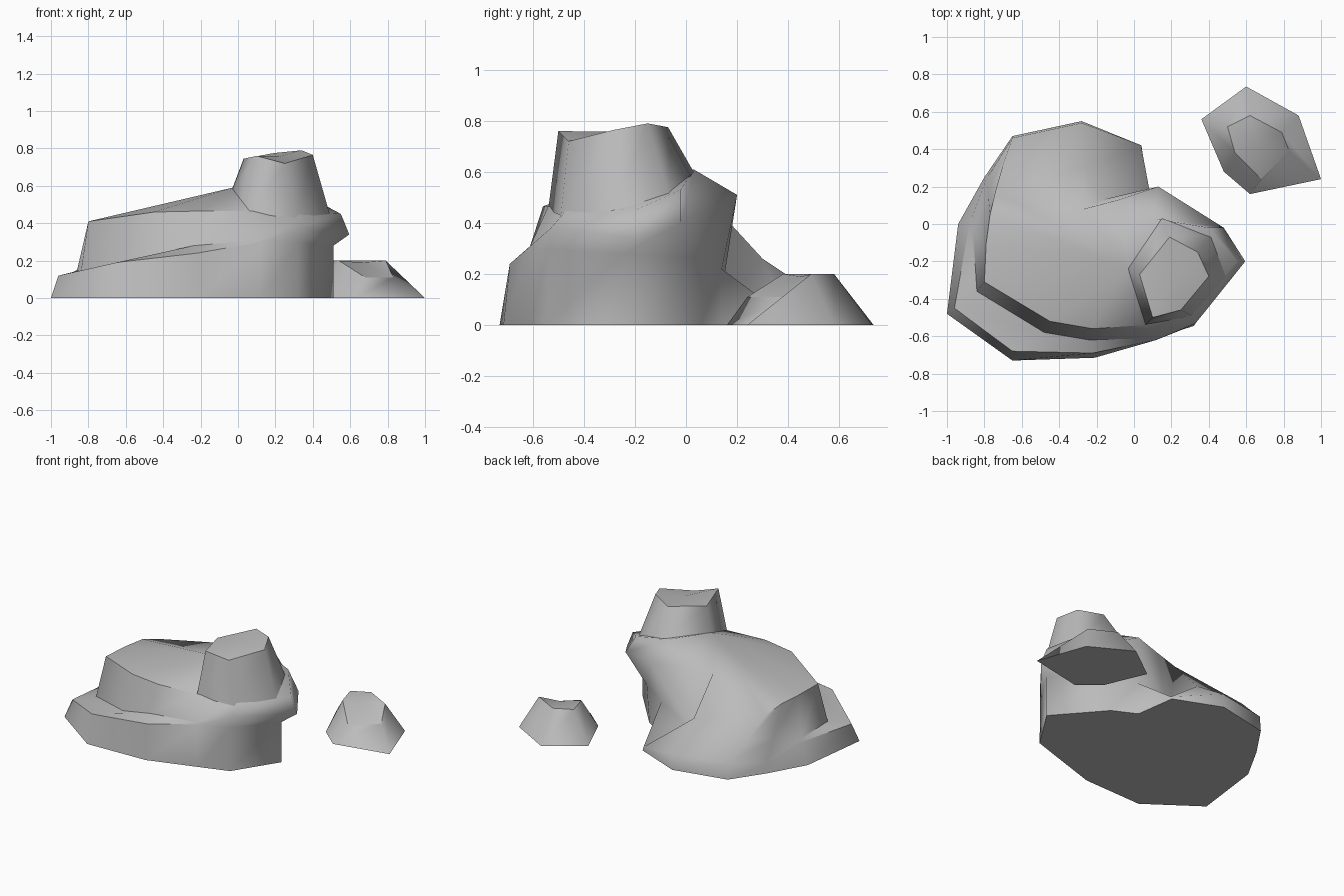
import bpy
import bmesh

default_cube = bpy.data.objects.get("Cube")
if default_cube:
    bpy.data.objects.remove(default_cube, do_unlink=True)

# One plain stone colour
stone_grey = bpy.data.materials.new("stone_grey")
stone_grey.use_nodes = True
stone_grey.diffuse_color = (0.5, 0.5, 0.5, 1)
shader = stone_grey.node_tree.nodes["Principled BSDF"]
shader.inputs["Base Color"].default_value = stone_grey.diffuse_color
shader.inputs["Roughness"].default_value = 0.9


def on_ground(outline):
    """Turn a flat outline into a ring of points standing on the ground."""
    return [(x, y, 0) for x, y in outline]


def loft_rock(name, rings, apex, creases):
    """Bridge matching rings from bottom to top and close both ends.

    The sides are smooth; creases holds, for each ring, the columns whose
    edge to the next column stays sharp.
    """
    mesh = bpy.data.meshes.new(name)
    bm = bmesh.new()
    layers = [[bm.verts.new(point) for point in ring] for ring in rings]
    count = len(layers[0])
    for lower, upper in zip(layers, layers[1:]):
        for i in range(count):
            j = (i + 1) % count
            bm.faces.new((lower[i], lower[j], upper[j], upper[i]))
    bm.faces.new(list(reversed(layers[0])))
    peak = bm.verts.new(apex)
    top = layers[-1]
    for i in range(count):
        bm.faces.new((top[i], top[(i + 1) % count], peak))
    bmesh.ops.recalc_face_normals(bm, faces=bm.faces)
    for face in bm.faces:
        face.smooth = True
    for layer, columns in zip(layers, creases):
        for i in columns:
            edge = bm.edges.get((layer[i], layer[(i + 1) % count]))
            edge.smooth = False
    bm.to_mesh(mesh)
    bm.free()
    mesh.materials.append(stone_grey)
    rock = bpy.data.objects.new(name, mesh)
    bpy.context.collection.objects.link(rock)


# Main boulder: footprint, ledge lip, foot of the upper wall, upper rim
footprint = on_ground([
    (-1, -.48), (-.65, -.73), (-.21, -.715), (.12, -.61), (.32, -.545),
    (.51, -.25), (.24, .06), (.08, .14), (.04, .42), (-.28, .55),
    (-.65, .47), (-.8, .25), (-.94, 0)])
ledge_lip = [
    (-.96, -.45, .12), (-.65, -.68, .19), (-.22, -.69, .24), (.12, -.62, .3),
    (.32, -.54, .3), (.51, -.25, .28), (.26, .06, .26), (.09, .14, .22),
    (.04, .41, .02), (-.28, .54, .1), (-.65, .46, .11), (-.79, .24, .06),
    (-.88, 0, .14)]
wall_foot = [
    (-.84, -.36, .14), (-.48, -.58, .22), (-.24, -.62, .28), (.12, -.61, .31),
    (.33, -.53, .38), (.595, -.2, .34), (.48, -.02, .4), (.13, .2, .51),
    (-.17, .13, .06), (-.27, .3, .26), (-.7, .32, .23), (-.78, .16, .2),
    (-.86, -.05, .15)]
upper_rim = [
    (-.8, -.31, .41), (-.45, -.52, .46), (-.22, -.56, .465), (.06, -.54, .465),
    (.32, -.46, .46), (.55, -.2, .45), (.4, -.02, .53), (.1, .03, .61),
    (-.08, .13, .51), (-.27, .08, .5), (-.74, .18, .36), (-.77, .05, .4),
    (-.79, -.1, .405)]
every_column = range(len(footprint))
front_columns = (-1, 0, 1, 2)
rim_columns = front_columns + (8, 10, 11)
loft_rock("main_boulder", [footprint, ledge_lip, wall_foot, upper_rim],
          (-.03, -.23, .59),
          [every_column, front_columns, front_columns, rim_columns])

# Tapered knob on the high end of the boulder
knob_base = [
    (-.04, -.23, .56), (.06, -.54, .45), (.31, -.49, .43),
    (.49, -.28, .45), (.42, -.06, .48), (.15, .03, .6)]
knob_top = [
    (.03, -.27, .745), (.1, -.5, .76), (.25, -.46, .72),
    (.4, -.28, .765), (.34, -.15, .79), (.19, -.07, .775)]
every_side = range(len(knob_top))
loft_rock("summit_knob", [knob_base, knob_top], (.22, -.28, .757),
          [every_side, every_side])

# Loose stone with a chamfered top
stone_foot = on_ground([
    (.36, .56), (.48, .28), (.62, .16), (1, .24), (.88, .58), (.6, .735)])
stone_top = [
    (.5, .52, .2), (.54, .38, .2), (.68, .24, .11),
    (.83, .39, .11), (.79, .49, .2), (.62, .58, .2)]
loft_rock("loose_stone", [stone_foot, stone_top], (.66, .45, .19),
          [every_side, every_side])
